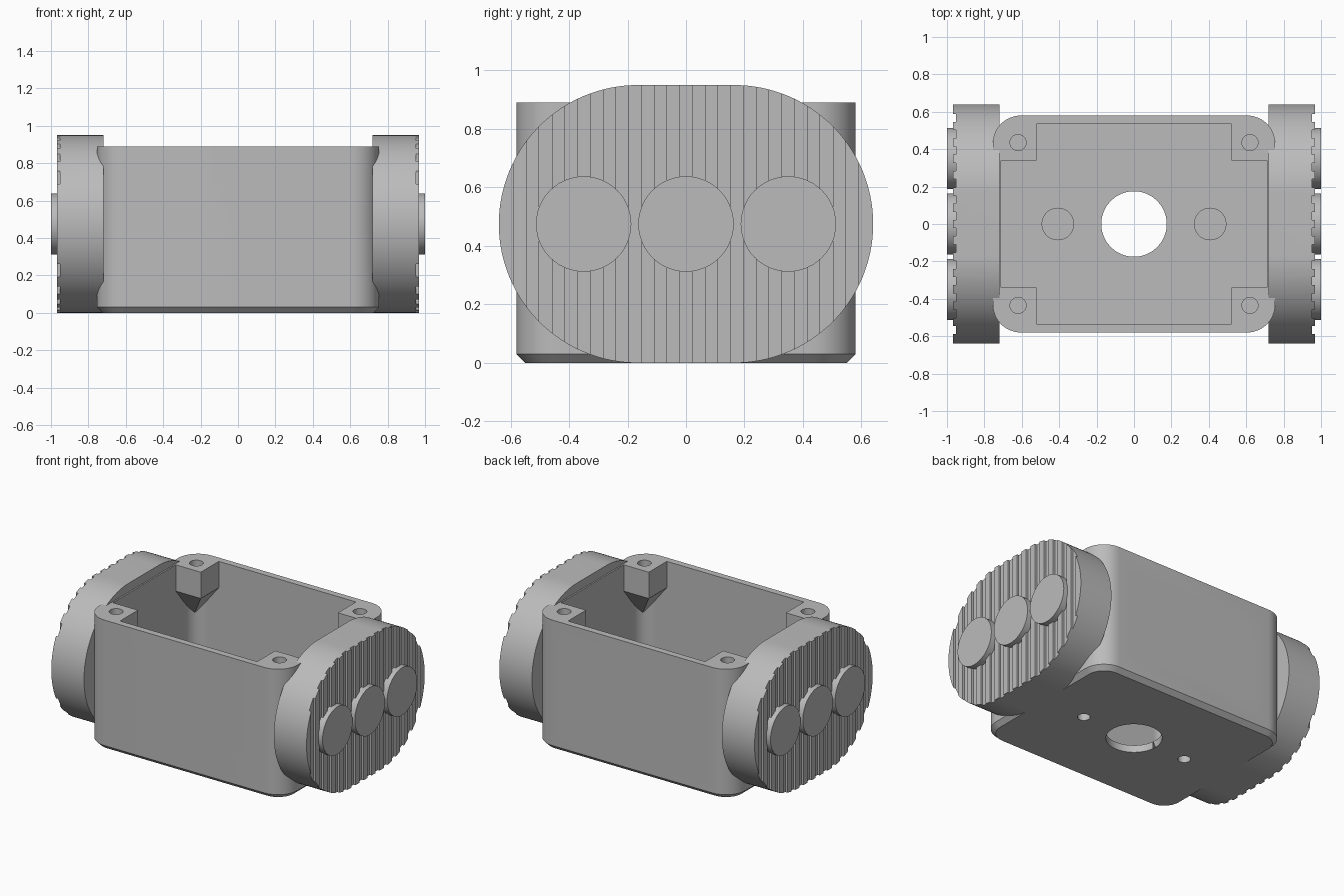
import bpy, bmesh, math
from mathutils import Matrix, Vector

if "Cube" in bpy.data.objects:
    bpy.data.objects.remove(bpy.data.objects["Cube"])

GREY = bpy.data.materials.new("plain grey")
GREY.use_nodes = True
COLOUR = (0.5, 0.5, 0.5, 1)
GREY.diffuse_color = COLOUR
GREY.node_tree.nodes["Principled BSDF"].inputs["Base Color"].default_value = COLOUR

TO_SIDE = Matrix(((0, 0, 1), (1, 0, 0), (0, 1, 0))).to_4x4()   # (u, v, w) -> y, z, x
TO_FRONT = Matrix(((1, 0, 0), (0, 0, 1), (0, 1, 0))).to_4x4()  # (u, v, w) -> x, z, y


def rounded(hx, hy, r, cx=0, cy=0, steps=12):
    """Outline of a rounded rectangle, counter-clockwise."""
    pts = []
    for q, (sx, sy) in enumerate(((1, 1), (-1, 1), (-1, -1), (1, -1))):
        for i in range(steps + 1):
            a = math.pi / 2 * (q + i / steps)
            pts.append((cx + sx * (hx - r) + r * math.cos(a),
                        cy + sy * (hy - r) + r * math.sin(a)))
    return pts


def loft(name, layers, matrix=None):
    """Solid through equal-length outlines, given as (outline, height)."""
    bm = bmesh.new()
    rings = [[bm.verts.new((x, y, z)) for x, y in pts] for pts, z in layers]
    n = len(rings[0])
    for a, b in zip(rings, rings[1:]):
        for i in range(n):
            j = (i + 1) % n
            bm.faces.new((a[i], a[j], b[j], b[i]))
    bm.faces.new(rings[0][::-1])
    bm.faces.new(rings[-1])
    bmesh.ops.remove_doubles(bm, verts=bm.verts, dist=1e-5)
    if matrix:
        bm.transform(matrix)
    bmesh.ops.recalc_face_normals(bm, faces=bm.faces)
    return finish(name, bm)


def finish(name, bm):
    mesh = bpy.data.meshes.new(name)
    bm.to_mesh(mesh)
    bm.free()
    mesh.materials.append(GREY)
    ob = bpy.data.objects.new(name, mesh)
    bpy.context.collection.objects.link(ob)
    return ob


def prism(name, pts, low, high, matrix=None):
    return loft(name, [(pts, low), (pts, high)], matrix)


def disc(name, x, y, r, low, high, matrix=None):
    return prism(name, rounded(r, r, r, x, y), low, high, matrix)


def activate(ob):
    bpy.ops.object.select_all(action='DESELECT')
    ob.select_set(True)
    bpy.context.view_layer.objects.active = ob


def combine(ob, tool, operation='DIFFERENCE'):
    mod = ob.modifiers.new("bool", 'BOOLEAN')
    mod.object, mod.operation, mod.solver = tool, operation, 'EXACT'
    activate(ob)
    bpy.ops.object.modifier_apply(modifier=mod.name)
    bpy.data.objects.remove(tool)


def smooth(ob):
    activate(ob)
    bpy.ops.object.shade_smooth_by_angle(angle=math.radians(30))


def mirror_x(ob):
    ob.modifiers.new("mirror", 'MIRROR').use_axis[0] = True


# Outer housing with a chamfered base
HX, HY, TOP, WALL = 0.755, 0.58, 0.89, 0.045
housing = loft("housing", [(rounded(HX - 0.03, HY - 0.03, 0.12), 0),
                           (rounded(HX, HY, 0.15), 0.03),
                           (rounded(HX, HY, 0.15), TOP)])

# Cavity, leaving corner screw posts that taper into the corners
cavity = prism("cavity", rounded(HX - WALL, HY - WALL, 0.105), 0.05, 1.1)
for sx in (1, -1):
    for sy in (1, -1):
        bm = bmesh.new()
        square = [(0.52, 0.34), (0.75, 0.34), (0.75, 0.575), (0.52, 0.575)]
        for z in (0.71, 1.2):
            for x, y in square:
                bm.verts.new((sx * x, sy * y, z))
        bm.verts.new((sx * 0.75, sy * 0.575, 0.42))
        bmesh.ops.convex_hull(bm, input=bm.verts)
        bmesh.ops.recalc_face_normals(bm, faces=bm.faces)
        combine(cavity, finish("post", bm))
combine(housing, cavity)

# Screw holes in the posts
for sx in (1, -1):
    for sy in (1, -1):
        combine(housing, disc("hole", sx * 0.62, sy * 0.435, 0.043, 0.74, 1))

# Floor bosses with blind holes from below, and the central opening
for sx in (1, -1):
    combine(housing, disc("boss", sx * 0.407, 0, 0.087, 0.02, 0.15), 'UNION')
    combine(housing, disc("hole", sx * 0.407, 0, 0.04, -0.1, 0.12))
combine(housing, disc("opening", 0, 0, 0.175, -0.1, 0.2))

# Cable notch in the front wall
combine(housing, prism("notch", rounded(0.115, 0.3, 0.115, 0, 0.92),
                       -0.7, -0.5, TO_FRONT))
# Recessed panel on the back wall
combine(housing, prism("recess", rounded(0.5, 0.285, 0.1, 0, 0.44),
                       HY - 0.02, 0.7, TO_FRONT))
smooth(housing)

# Side pods with vertical grip grooves
MID, PITCH = 0.475, 0.0873
pod = prism("side_pods", rounded(0.64, MID, MID, 0, MID, steps=32), 0.72, 0.968, TO_SIDE)
bm = bmesh.new()
for k in range(-7, 7):
    place = Matrix.Translation((1.003, (k + 0.5) * PITCH, MID))
    bmesh.ops.create_cube(bm, size=1, matrix=place @ Matrix.Diagonal((0.1, PITCH / 2, 1.2, 1)))
combine(pod, finish("grooves", bm))
smooth(pod)
mirror_x(pod)

# Three washers on each pod
for label, y in (("front", -0.35), ("middle", 0), ("back", 0.35)):
    washer = disc(label + "_washers", y, MID, 0.163, 0.953, 1, TO_SIDE)
    combine(washer, disc("bore", y, MID, 0.06, 0.9, 1.1, TO_SIDE))
    smooth(washer)
    mirror_x(washer)
